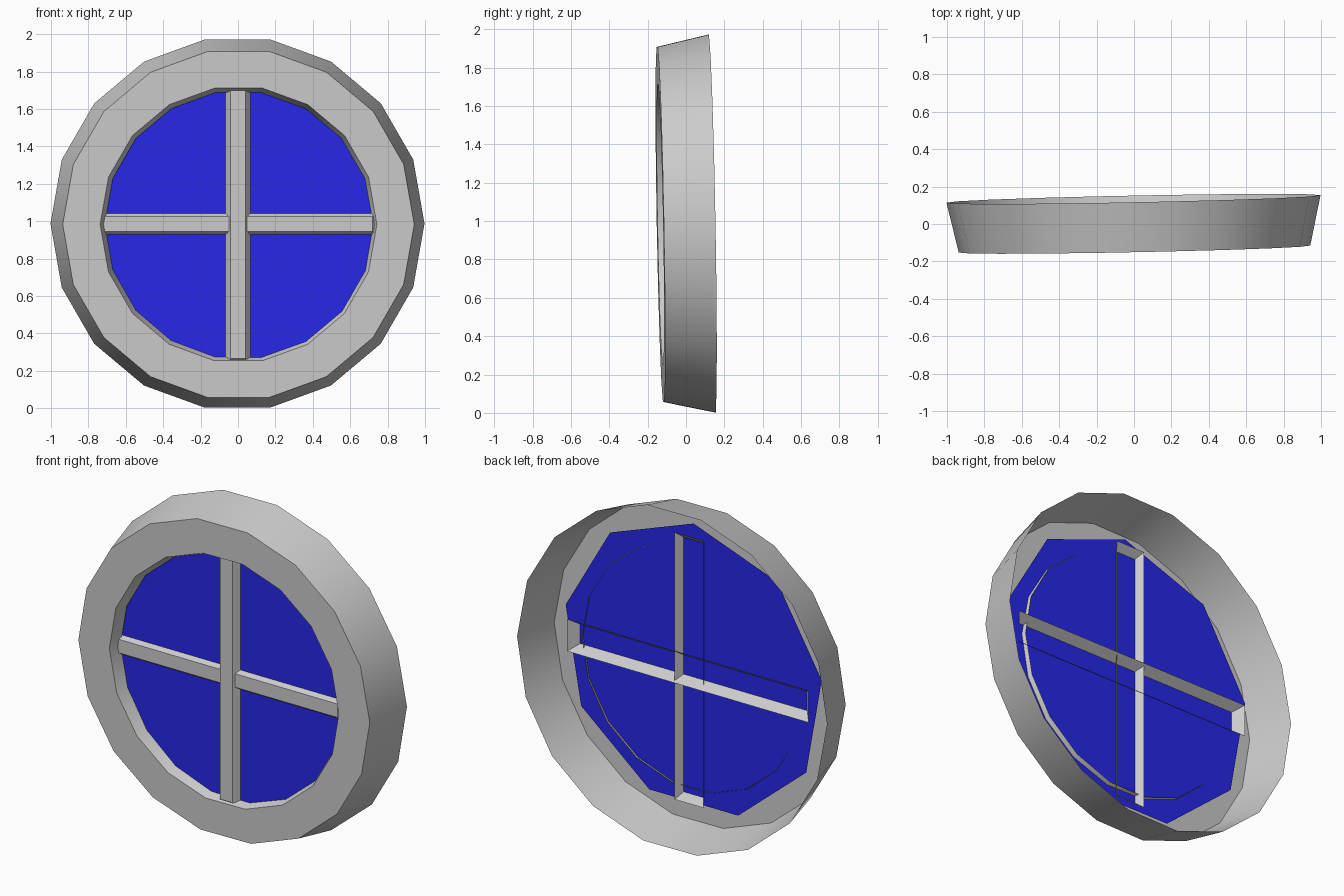
import bpy, bmesh, math
from mathutils import Matrix

cube = bpy.data.objects.get("Cube")
if cube:
    bpy.data.objects.remove(cube, do_unlink=True)

CENTRE_Z = 0.985


def material(name, colour):
    mat = bpy.data.materials.new(name)
    mat.use_nodes = True
    mat.diffuse_color = colour
    mat.node_tree.nodes["Principled BSDF"].inputs["Base Color"].default_value = colour
    return mat


def finish(name, bm, mat):
    mesh = bpy.data.meshes.new(name)
    bm.to_mesh(mesh)
    bm.free()
    mesh.materials.append(mat)
    obj = bpy.data.objects.new(name, mesh)
    obj.location.z = CENTRE_Z
    bpy.context.collection.objects.link(obj)
    return obj


def circle(bm, radius, y, sides, start=0.0):
    angles = [start + math.tau * i / sides for i in range(sides)]
    return [bm.verts.new((radius * math.cos(a), y, radius * math.sin(a))) for a in angles]


def bridge(bm, near, far):
    n = len(near)
    for i in range(n):
        j = (i + 1) % n
        bm.faces.new((near[i], near[j], far[j], far[i]))


grey = material("frame grey", (0.6, 0.6, 0.6, 1))
blue = material("glass blue", (0.02, 0.02, 0.8, 1))

# Round frame: flared outer wall open at the back, flat front, tapered opening
bm = bmesh.new()
profile = [(1.0, 0.134), (0.94, -0.134), (0.74, -0.134), (0.714, -0.065)]
loops = [circle(bm, r, y, 18) for r, y in profile]
for outer, inner in zip(loops, loops[1:]):
    bridge(bm, inner, outer)
# Slight lean of the whole frame
bm.transform(Matrix.Rotation(0.02, 4, "Z") @ Matrix.Rotation(0.018, 4, "X"))
frame = finish("round_frame", bm, grey)
bpy.ops.object.select_all(action="DESELECT")
frame.select_set(True)
bpy.context.view_layer.objects.active = frame
bpy.ops.object.shade_smooth_by_angle(angle=math.radians(30))

# Glass pane: flat nine-sided sheet behind the opening
bm = bmesh.new()
bm.faces.new(circle(bm, 0.85, -0.072, 9, math.pi / 2))
finish("glass_pane", bm, blue)


# Crossing bars: tapered troughs, open at the back, that pass through the glass
def bar(name, front_y, turn):
    bm = bmesh.new()

    def rect(w, h, y):
        return [bm.verts.new((sx * w, y, sz * h))
                for sx, sz in ((-1, -1), (1, -1), (1, 1), (-1, 1))]

    front = rect(0.04, 0.72, front_y)
    back = rect(0.095, 0.79, front_y + 0.079)
    bm.faces.new(front)
    bridge(bm, back, front)
    bm.transform(Matrix.Rotation(turn, 4, "Y"))
    finish(name, bm, grey)


bar("vertical_bar", -0.109, 0)
bar("horizontal_bar", -0.097, math.pi / 2)
